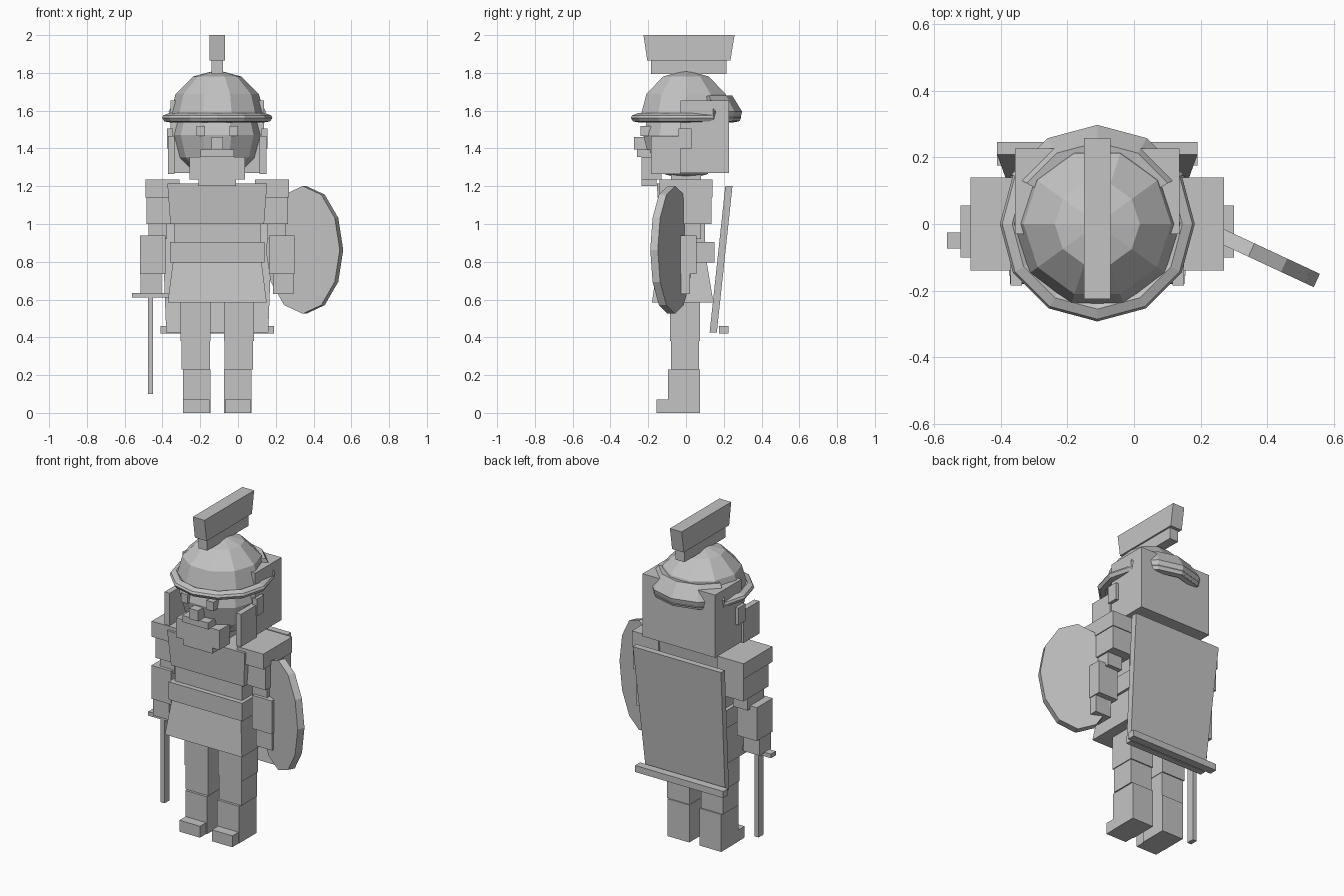
import bpy, bmesh, math
from mathutils import Matrix, Vector

if "Cube" in bpy.data.objects:
    bpy.data.objects.remove(bpy.data.objects["Cube"])

CX = -0.11  # symmetry plane of the figure
stone = bpy.data.materials.new("plain_grey")
stone.diffuse_color = (0.55, 0.55, 0.55, 1)
stone.use_nodes = True
stone.node_tree.nodes["Principled BSDF"].inputs["Base Color"].default_value = stone.diffuse_color


def finish(name, bm):
    bmesh.ops.recalc_face_normals(bm, faces=bm.faces)
    mesh = bpy.data.meshes.new(name)
    bm.to_mesh(mesh)
    bm.free()
    mesh.materials.append(stone)
    ob = bpy.data.objects.new(name, mesh)
    bpy.context.collection.objects.link(ob)
    return ob


def taper(name, low, high, z0, z1):
    """Block whose bottom and top rectangles (x0, x1, y0, y1) may differ; x is relative to CX."""
    bm = bmesh.new()
    rings = []
    for (x0, x1, y0, y1), z in ((low, z0), (high, z1)):
        pts = ((x0, y0), (x1, y0), (x1, y1), (x0, y1))
        rings.append([bm.verts.new((CX + x, y, z)) for x, y in pts])
    a, b = rings
    bm.faces.new(a[::-1])
    bm.faces.new(b)
    for i in range(4):
        j = (i + 1) % 4
        bm.faces.new((a[i], a[j], b[j], b[i]))
    return finish(name, bm)


def box(name, x0, x1, y0, y1, z0, z1):
    return taper(name, (x0, x1, y0, y1), (x0, x1, y0, y1), z0, z1)


def pair(name, x0, x1, *rest):
    box("left_" + name, x0, x1, *rest)
    box("right_" + name, -x1, -x0, *rest)


def ball(name, r, z, half=False):
    bm = bmesh.new()
    bmesh.ops.create_uvsphere(bm, u_segments=10, v_segments=6, radius=r)
    bmesh.ops.rotate(bm, verts=bm.verts, matrix=Matrix.Rotation(math.pi / 2, 3, 'Z'))
    if half:
        geom = bm.verts[:] + bm.edges[:] + bm.faces[:]
        bmesh.ops.bisect_plane(bm, geom=geom, plane_co=(0, 0, -0.001),
                               plane_no=(0, 0, -1), clear_outer=True)
        bmesh.ops.holes_fill(bm, edges=[e for e in bm.edges if e.is_boundary])
    bmesh.ops.translate(bm, verts=bm.verts, vec=(CX, 0, z))
    return finish(name, bm)


def sweep(name, profile, first, last, steps=12):
    """Revolve an (r, z) profile about the head axis through 30 degree steps."""
    bm = bmesh.new()
    full = last - first == steps
    rings = []
    for k in range(first, last + (0 if full else 1)):
        a = 2 * math.pi * k / steps
        rings.append([bm.verts.new((CX + r * math.cos(a), r * math.sin(a), z)) for r, z in profile])
    n = len(profile)
    for k in range(len(rings) if full else len(rings) - 1):
        a, b = rings[k], rings[(k + 1) % len(rings)]
        for i in range(n):
            j = (i + 1) % n
            bm.faces.new((a[i], b[i], b[j], a[j]))
    if not full:
        bm.faces.new(rings[0])
        bm.faces.new(rings[-1][::-1])
    return finish(name, bm)


# Legs, shins and feet
pair("thigh", 0.035, 0.195, -0.085, 0.075, 0.38, 0.62)
pair("knee", 0.038, 0.19, -0.08, 0.068, 0.23, 0.38)
pair("boot", 0.035, 0.182, -0.095, 0.075, 0.0, 0.23)
pair("foot", 0.04, 0.18, -0.155, 0.0, 0.0, 0.07)

# Torso
taper("skirt", (-0.262, 0.262, -0.18, 0.145), (-0.235, 0.235, -0.15, 0.11), 0.585, 0.795)
box("belt", -0.25, 0.25, -0.16, 0.152, 0.795, 0.905)
box("waist", -0.228, 0.228, -0.13, 0.10, 0.905, 1.0)
taper("chest", (-0.248, 0.248, -0.14, 0.11), (-0.264, 0.264, -0.155, 0.13), 1.0, 1.215)
box("neck", -0.08, 0.08, -0.08, 0.08, 1.2, 1.28)

# Arms
pair("shoulder", 0.2, 0.38, -0.14, 0.14, 1.14, 1.235)
pair("sleeve", 0.24, 0.375, -0.11, 0.135, 1.0, 1.14)
pair("elbow", 0.265, 0.365, -0.08, 0.08, 0.92, 1.0)
pair("forearm", 0.275, 0.41, -0.1, 0.055, 0.735, 0.94)
pair("hand", 0.295, 0.405, -0.09, 0.02, 0.63, 0.735)

# Head and face
ball("head", 0.238, 1.47)
box("back_of_head", -0.247, 0.247, -0.03, 0.227, 1.27, 1.655)
pair("ear", 0.235, 0.267, -0.04, 0.03, 1.4, 1.505)
pair("cheek_guard", 0.225, 0.26, -0.185, -0.03, 1.265, 1.465)
pair("eye", 0.064, 0.11, -0.24, -0.18, 1.465, 1.52)
box("nose", -0.03, 0.03, -0.275, -0.2, 1.395, 1.46)
box("mouth", -0.088, 0.088, -0.26, -0.18, 1.355, 1.395)
box("beard", -0.147, 0.147, -0.235, -0.13, 1.235, 1.355)
box("beard_tip", -0.1, 0.1, -0.235, -0.155, 1.2, 1.235)

# Helmet with brim, neck guard and crest
ball("helmet_dome", 0.255, 1.56, half=True)
sweep("brim", [(0.235, 1.575), (0.255, 1.587), (0.285, 1.575), (0.292, 1.562),
               (0.28, 1.543), (0.25, 1.538)], 0, 12)
sweep("neck_guard", [(0.215, 1.675), (0.245, 1.68), (0.297, 1.595), (0.285, 1.545),
                     (0.22, 1.6)], 1, 5)
box("crest_base", -0.03, 0.03, -0.185, 0.215, 1.795, 1.865)
taper("crest_plume", (-0.04, 0.04, -0.205, 0.235), (-0.04, 0.04, -0.225, 0.257), 1.865, 2.0)

# Cape, leaning back at the top, with a hem bar
taper("cape", (-0.27, 0.27, 0.125, 0.163), (-0.3, 0.3, 0.208, 0.246), 0.425, 1.2)
box("cape_hem", -0.3, 0.3, 0.175, 0.224, 0.42, 0.46)

# Sword
box("sword_guard", -0.45, -0.252, -0.073, -0.025, 0.61, 0.635)
box("sword_blade", -0.367, -0.339, -0.073, -0.025, 0.1, 0.61)

# Oval twelve-sided shield
bm = bmesh.new()
bmesh.ops.create_cone(bm, cap_ends=True, segments=12, radius1=1, radius2=1, depth=0.044)
turn = Matrix.Rotation(math.radians(-25), 4, 'Z') @ Matrix.Rotation(math.pi / 2, 4, 'X')
bm.transform(Matrix.Translation(Vector((0.352, -0.078, 0.863))) @ turn
             @ Matrix.Diagonal((0.216, 0.338, 1, 1)))
finish("shield", bm)
